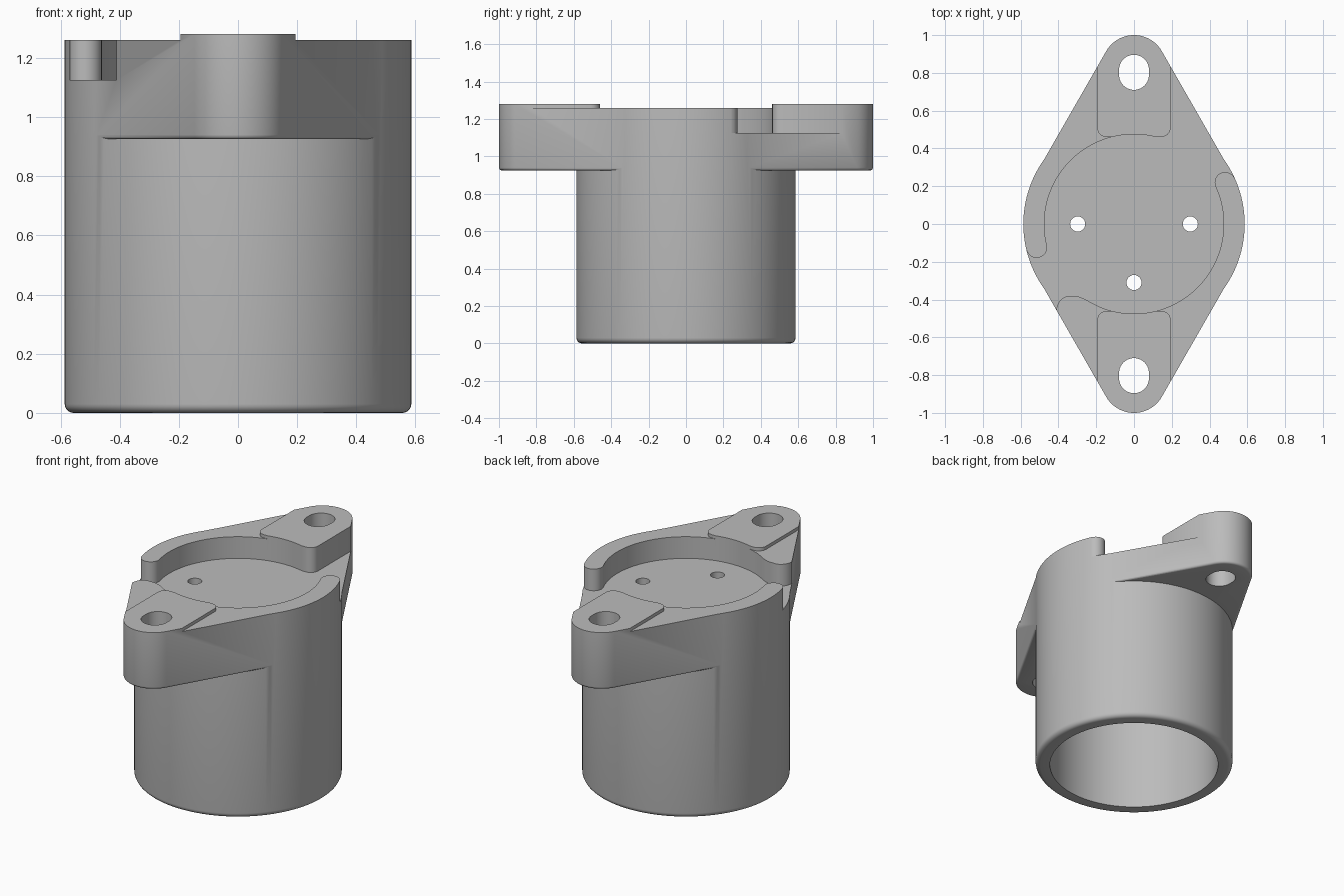
import bpy
import bmesh
from math import cos, sin, radians, pi
from mathutils import Matrix

cube = bpy.data.objects.get("Cube")
if cube:
    bpy.data.objects.remove(cube, do_unlink=True)

grey = bpy.data.materials.new("plain grey")
grey.use_nodes = True
GREY = (0.5, 0.5, 0.5, 1)
grey.diffuse_color = GREY
grey.node_tree.nodes["Principled BSDF"].inputs["Base Color"].default_value = GREY


def arc(cx, cy, r, start, end, n):
    """Points on an arc, angles in degrees."""
    angles = [radians(start + (end - start) * i / n) for i in range(n + 1)]
    return [(cx + r * cos(a), cy + r * sin(a)) for a in angles]


def finish(bm, name):
    bmesh.ops.recalc_face_normals(bm, faces=bm.faces)
    mesh = bpy.data.meshes.new(name)
    bm.to_mesh(mesh)
    bm.free()
    mesh.materials.append(grey)
    obj = bpy.data.objects.new(name, mesh)
    bpy.context.collection.objects.link(obj)
    return obj


def prism(name, points, z0, z1, bevel=0):
    """Extrude an outline upward, optionally rounding its lower edge."""
    bm = bmesh.new()
    face = bm.faces.new([bm.verts.new((x, y, z0)) for x, y in points])
    new = bmesh.ops.extrude_face_region(bm, geom=[face], use_keep_orig=True)["geom"]
    top = [g for g in new if isinstance(g, bmesh.types.BMVert)]
    bmesh.ops.translate(bm, verts=top, vec=(0, 0, z1 - z0))
    if bevel:
        rim = [e for e in bm.edges if all(v.co.z < z0 + 0.001 for v in e.verts)]
        bmesh.ops.bevel(bm, geom=rim, offset=bevel, segments=3, profile=0.5, affect='EDGES')
    return finish(bm, name)


def lathe(name, profile, steps):
    bm = bmesh.new()
    verts = [bm.verts.new((r, 0, z)) for r, z in profile]
    edges = [bm.edges.new(pair) for pair in zip(verts, verts[1:])]
    bmesh.ops.spin(bm, geom=verts + edges, cent=(0, 0, 0), axis=(0, 0, 1),
                   angle=2 * pi, steps=steps)
    bmesh.ops.remove_doubles(bm, verts=bm.verts, dist=0.0001)
    return finish(bm, name)


def combine(target, other, operation):
    mod = target.modifiers.new(other.name, 'BOOLEAN')
    mod.operation, mod.solver, mod.object = operation, 'EXACT', other
    bpy.context.view_layer.objects.active = target
    bpy.ops.object.modifier_apply(modifier=mod.name)
    bpy.data.objects.remove(other, do_unlink=True)


# Cup-shaped body, open below with a rounded foot
R = 0.586
FLOOR = 1.125
profile = [(0, 1.27), (R, 1.27)] + arc(R - 0.03, 0.03, 0.03, 0, -90, 5)
profile += [(0.5, 0), (0.5, 1.03), (0, 1.03)]
body = lathe("flanged_housing", profile, 128)

# Diamond flange with rounded tips
outline = []
for turn in (0, 180):
    s = 1 if turn == 0 else -1
    outline += arc(0, 0, 0.583, turn - 30, turn + 30, 24)
    outline += arc(0, 0.83 * s, 0.17, turn + 30, turn + 150, 24)
combine(body, prism("flange", outline, 0.925, 1.28, 0.015), 'UNION')

# Lower the rim everywhere except on the two mounting pads
W = 0.195
corner = arc(W - 0.05, 0.51, 0.05, 0, -90, 6)
pad_end = [(W, 2)] + corner + [(-x, y) for x, y in reversed(corner)] + [(-W, 2)]
trim = pad_end + [(-2, 2), (-2, -2)]
trim += [(-x, -y) for x, y in pad_end] + [(2, -2), (2, 2)]
combine(body, prism("rim_trim", trim, 1.26, 1.5), 'DIFFERENCE')

# Round recess with two side openings and rounded wall ends


def wall_end(angle):
    a = radians(angle)
    c, s = cos(a), sin(a)
    return [(0.9 * c, 0.9 * s)] + arc(0.53 * c, 0.53 * s, 0.055, angle, angle + 180, 14)


recess = wall_end(24.5) + arc(0, 0, 0.475, 23, -113, 60)
recess += [(-0.225, -0.417), (-0.26, -0.397), (-0.295, -0.384)]
recess += arc(-0.335, -0.455, 0.075, 105, 180, 8) + [(-0.41, -0.7), (-1, -0.7)]
recess += wall_end(193.6) + arc(0, 0, 0.475, 192, 76, 52)
recess += arc(0.144, 0.511, 0.05, -90, 0, 6) + [(0.194, 1.2), (1.2, 1.2)]
combine(body, prism("recess_cut", recess, FLOOR, 1.5), 'DIFFERENCE')

# Mounting slots in the pads
for s in (1, -1):
    slot = arc(0, 0.817, 0.079, 0, 180, 20) + arc(0, 0.789, 0.079, 180, 360, 20)
    slot = [(x, y * s) for x, y in slot]
    combine(body, prism("slot_cut", slot, 0.8, 1.5), 'DIFFERENCE')

# Small holes through the recess floor
for x, y in ((-0.298, 0), (0.298, 0), (0, -0.31)):
    hole = arc(x, y, 0.04, 0, 345, 23)
    combine(body, prism("hole_cut", hole, 0.9, 1.5), 'DIFFERENCE')

# Smooth curved walls, crisp edges
bpy.ops.object.select_all(action='DESELECT')
body.select_set(True)
bpy.context.view_layer.objects.active = body
bpy.ops.object.shade_smooth_by_angle(angle=radians(32))
